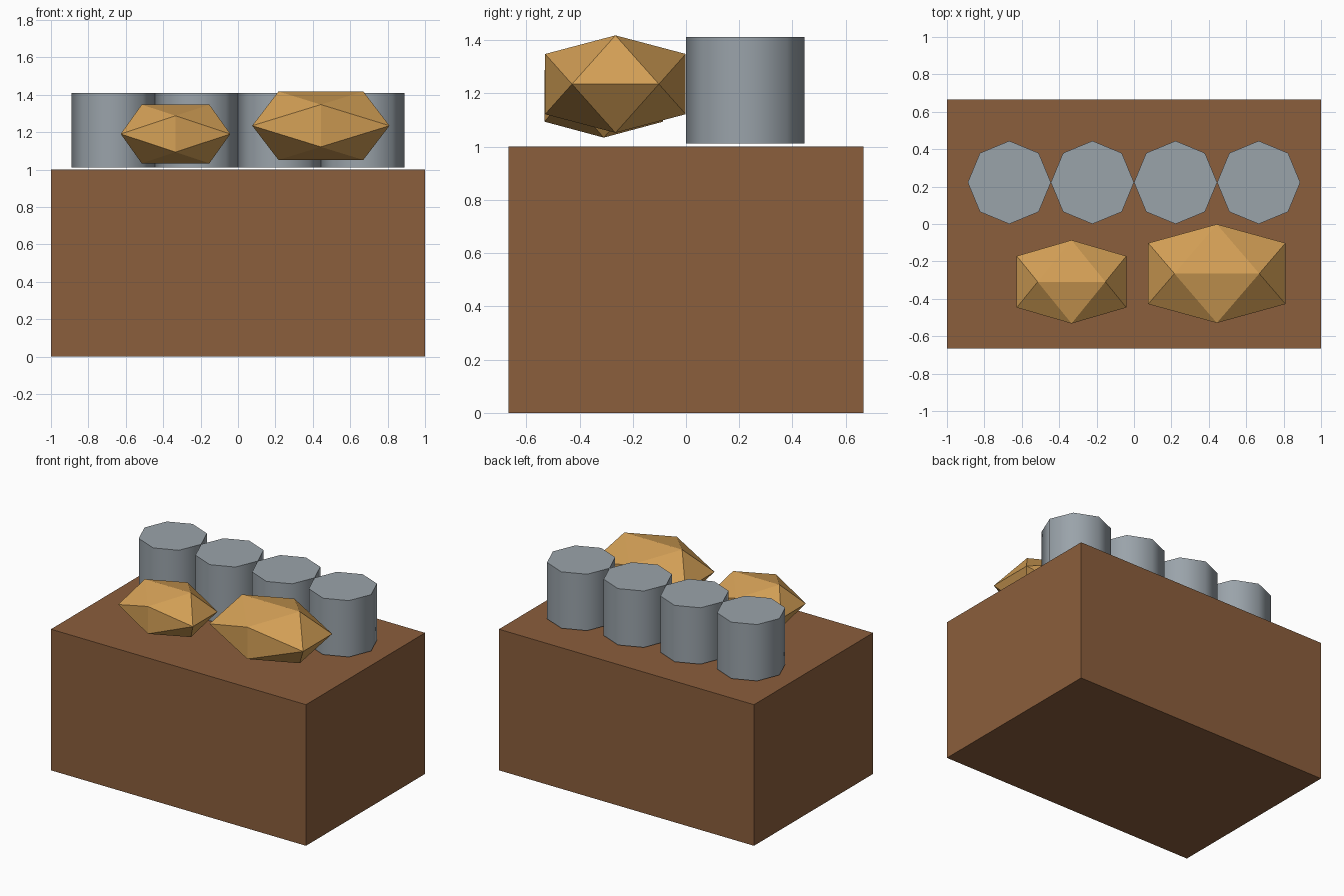
import bpy
import bmesh
import math

cube = bpy.data.objects.get("Cube")
if cube:
    bpy.data.objects.remove(cube, do_unlink=True)


def material(name, hex_code):
    """Flat material from an sRGB hex colour."""
    srgb = [c / 255 for c in bytes.fromhex(hex_code)]
    color = [c / 12.92 if c <= 0.04045 else ((c + 0.055) / 1.055) ** 2.4 for c in srgb] + [1]
    mat = bpy.data.materials.new(name)
    mat.use_nodes = True
    mat.diffuse_color = color
    bsdf = next(n for n in mat.node_tree.nodes if n.type == "BSDF_PRINCIPLED")
    bsdf.inputs["Base Color"].default_value = color
    bsdf.inputs["Roughness"].default_value = 0.8
    return mat


wood = material("brown wood", "8B5E3C")
tin = material("grey tin", "9AA3AA")
bread = material("golden crust", "D4A056")


def loaf(name, center, half_size):
    """Icosahedron stretched to fit the given half size."""
    phi = (1 + math.sqrt(5)) / 2
    bm = bmesh.new()
    for a in (-1, 1):
        for b in (-1 / phi, 1 / phi):
            for unit in ((a, b, 0), (0, a, b), (b, 0, a)):
                bm.verts.new([u * h for u, h in zip(unit, half_size)])
    bmesh.ops.convex_hull(bm, input=bm.verts)
    bmesh.ops.recalc_face_normals(bm, faces=bm.faces)
    mesh = bpy.data.meshes.new(name)
    bm.to_mesh(mesh)
    bm.free()
    mesh.materials.append(bread)
    obj = bpy.data.objects.new(name, mesh)
    obj.location = center
    bpy.context.collection.objects.link(obj)


# Crate body
bpy.ops.mesh.primitive_cube_add(size=1, location=(0, 0, 0.5))
crate = bpy.context.object
crate.name = "crate"
crate.dimensions = (2, 4 / 3, 1)
bpy.ops.object.transform_apply(location=False, rotation=False, scale=True)
crate.data.materials.append(wood)

# Row of eight-sided cans with smooth walls and sharp rims
radius = 2 / 9
for i in range(4):
    bpy.ops.mesh.primitive_cylinder_add(
        vertices=8, radius=radius, depth=0.4,
        location=((2 * i - 3) * radius, radius, 1.211))
    can = bpy.context.object
    can.name = f"can_{i + 1}"
    can.data.materials.append(tin)
    bpy.ops.object.shade_smooth_by_angle(angle=math.radians(60))

# Faceted loaves in front of the cans
loaf("large_loaf", (0.443, -0.265, 1.235), (0.367, 0.264, 0.183))
loaf("small_loaf", (-0.334, -0.309, 1.191), (0.293, 0.223, 0.157))
